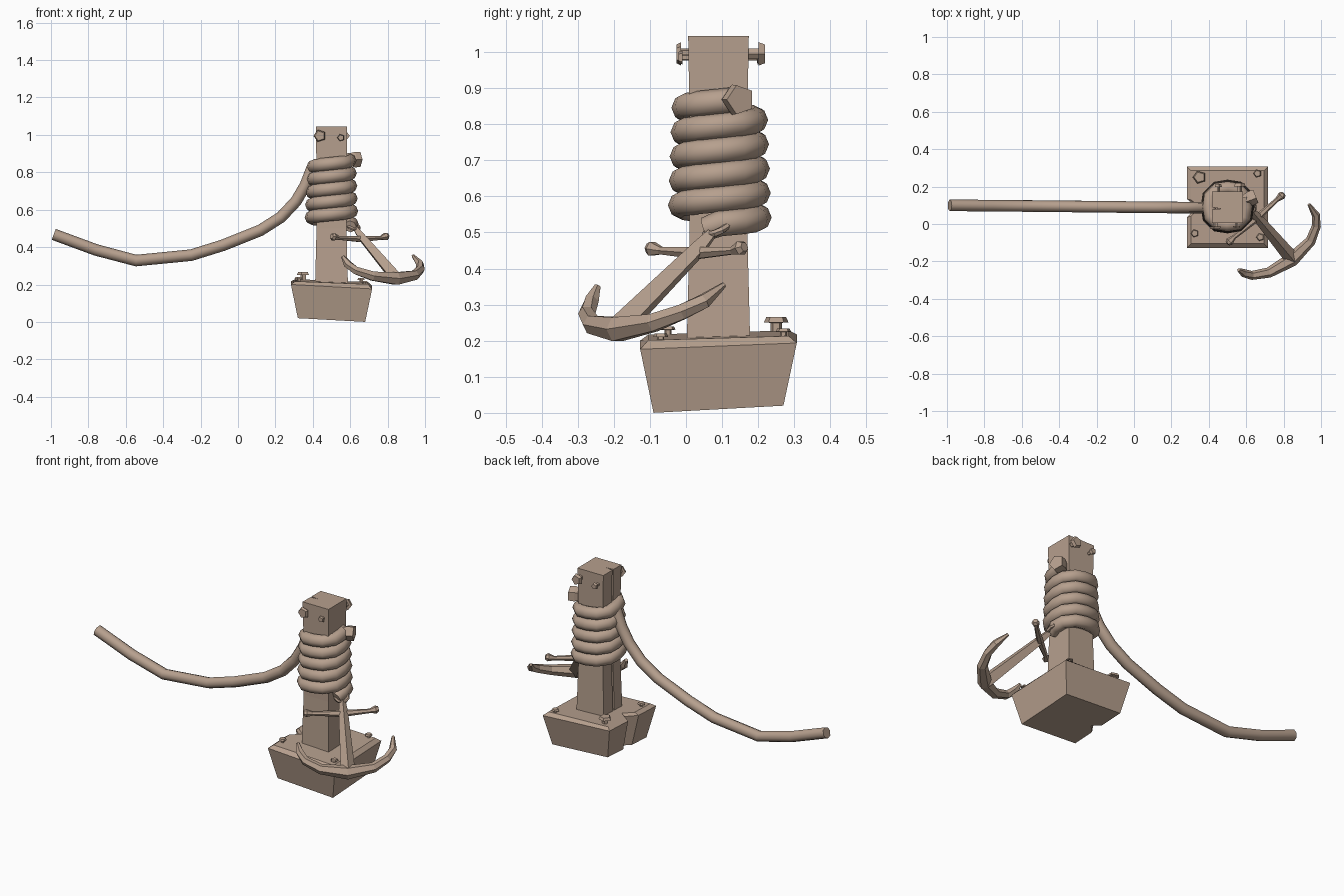
import bpy, bmesh, math
from mathutils import Vector

if "Cube" in bpy.data.objects:
    bpy.data.objects.remove(bpy.data.objects["Cube"])

CX, CY = 0.5, 0.09

# one weathered brown for everything
brown = bpy.data.materials.new("weathered_brown")
brown.diffuse_color = (0.47, 0.35, 0.27, 1)
brown.use_nodes = True
brown.node_tree.nodes["Principled BSDF"].inputs["Base Color"].default_value = brown.diffuse_color


def finish(name, bm, smooth=None):
    bmesh.ops.recalc_face_normals(bm, faces=bm.faces)
    me = bpy.data.meshes.new(name)
    bm.to_mesh(me)
    bm.free()
    me.materials.append(brown)
    ob = bpy.data.objects.new(name, me)
    bpy.context.collection.objects.link(ob)
    if smooth:
        bpy.ops.object.select_all(action='DESELECT')
        ob.select_set(True)
        bpy.context.view_layer.objects.active = ob
        bpy.ops.object.shade_smooth_by_angle(angle=math.radians(smooth))
    return ob


def loft(name, outline, rings):
    """Stack scaled copies of an outline: (half size, z, x slope, y slope)."""
    bm = bmesh.new()
    prev = None
    for h, z, sx, sy in rings:
        ring = [bm.verts.new((CX + x * h, CY + y * h, z + sx * x * h + sy * y * h))
                for x, y in outline]
        if prev:
            for i in range(len(ring)):
                j = (i + 1) % len(ring)
                bm.faces.new((prev[i], prev[j], ring[j], ring[i]))
        else:
            bm.faces.new(ring)
        prev = ring
    bm.faces.new(prev)
    return finish(name, bm)


def tube(name, pts, radii, sides, smooth=None):
    """Sweep a regular polygon along a path with a radius at each point."""
    pts = [Vector(p) for p in pts]
    bm = bmesh.new()
    prev = None
    for i, p in enumerate(pts):
        t = (pts[min(i + 1, len(pts) - 1)] - pts[max(i - 1, 0)]).normalized()
        ref = Vector((0, 0, 1)) if abs(t.z) < 0.95 else Vector((0, 1, 0))
        u = t.cross(ref).normalized()
        v = u.cross(t)
        ring = [bm.verts.new(p + radii[i] * (u * math.cos(a) + v * math.sin(a)))
                for a in (2 * math.pi * k / sides for k in range(sides))]
        if prev:
            for k in range(sides):
                j = (k + 1) % sides
                bm.faces.new((prev[k], prev[j], ring[j], ring[k]))
        else:
            bm.faces.new(ring)
        prev = ring
    bm.faces.new(prev)
    return finish(name, bm, smooth)


def bolt(name, p, d, r, length):
    """Pentagonal bolt: thin stem with a flared head."""
    p, d = Vector(p), Vector(d).normalized()
    tube(name, [p - d * 0.02, p + d * length * 0.6, p + d * length * 0.62, p + d * length],
         [r * 0.45, r * 0.45, r, r * 0.8], 5)


# stone base with a split in its left side
loft("base", [(1, -1), (1, 1), (-1, 1), (-1, 0.2), (-0.75, 0), (-1, -0.25), (-1, -1)],
     [(0.18, 0.02, -0.055, 0.055), (0.217, 0.197, -0.055, 0.04), (0.195, 0.215, -0.04, 0.03)])

# square post with a crack in its left side
loft("post", [(1, -1), (1, 1), (-1, 1), (-1, 0), (-0.45, -0.1), (-1, -0.15), (-1, -1)],
     [(0.088, 0.19, 0, 0), (0.08, 0.5, 0, 0), (0.08, 0.8, 0, 0), (0.084, 1.045, 0, 0)])

# rope coiled five times around the post
coil = []
N, TURNS = 12, 5
for i in range(TURNS * N + 2):
    a = 2 * math.pi * i / N
    r = 0.109 - 0.012 * i / (TURNS * N) + 0.010 * math.sin(2 * a) ** 2
    coil.append((CX + r * math.cos(a), CY + 0.003 + r * math.sin(a), 0.525 + 0.0675 * i / N))
coil.insert(0, (0.60, 0.055, 0.510))
tube("rope_coil", coil, [0.033] + [0.036] * (len(coil) - 1), 8, 50)
tube("rope_knot", [(0.585, 0.125, 0.868), (0.62, 0.14, 0.868), (0.65, 0.152, 0.868)],
     [0.032, 0.044, 0.042], 5)

# loose rope trailing off to the left
trail = [(-0.985, 0.1, 0.468), (-0.76, 0.098, 0.385), (-0.545, 0.096, 0.328), (-0.25, 0.093, 0.357),
         (-0.08, 0.091, 0.41), (0.12, 0.089, 0.49), (0.23, 0.088, 0.56), (0.31, 0.087, 0.645),
         (0.36, 0.087, 0.73), (0.395, 0.087, 0.82)]
tube("rope_trail", trail, [0.031] * len(trail), 8, 50)

# anchor: ring, shank, stock and curved arms
c = Vector((0.615, 0.085, 0.512))
ax, up = Vector((0.5, -0.6, -0.5)).normalized(), Vector((0.77, 0.64, 0)).normalized()
loop = [c + 0.034 * (ax * math.cos(a) + up * math.sin(a))
        for a in (2 * math.pi * k / 10 for k in range(11))]
tube("anchor_ring", loop, [0.01] * 11, 6)
tube("anchor_shank", [(0.63, 0.07, 0.495), (0.66, 0.035, 0.455), (0.845, -0.185, 0.235)],
     [0.017, 0.025, 0.039], 4)
tube("anchor_stock",
     [(0.50, -0.105, 0.457), (0.51, -0.095, 0.455), (0.535, -0.07, 0.450),
      (0.655, 0.03, 0.443), (0.765, 0.13, 0.450), (0.79, 0.152, 0.457), (0.80, 0.162, 0.460)],
     [0.014, 0.022, 0.012, 0.019, 0.012, 0.022, 0.014], 6)
tube("anchor_arms",
     [(0.56, -0.245, 0.35), (0.585, -0.262, 0.31), (0.63, -0.275, 0.275), (0.72, -0.260, 0.245),
      (0.845, -0.19, 0.232), (0.945, -0.09, 0.25), (0.975, -0.01, 0.28), (0.972, 0.05, 0.31),
      (0.935, 0.105, 0.355)],
     [0.010, 0.022, 0.024, 0.028, 0.038, 0.028, 0.024, 0.022, 0.008], 6)

# bolts on the base corners and the post faces
for i, (x, y, r, h) in enumerate([(0.35, 0.25, 0.036, 0.04), (0.66, 0.27, 0.022, 0.025),
                                  (0.325, -0.05, 0.022, 0.025), (0.675, -0.07, 0.022, 0.025)]):
    z = 0.211 - 0.055 * (x - CX) + 0.04 * (y - CY)
    bolt(f"base_bolt_{i}", (x, y, z), (0, 0, 1), r, h)
for i, (x, z, r, h) in enumerate([(0.437, 0.995, 0.034, 0.034), (0.55, 0.985, 0.02, 0.028)]):
    bolt(f"post_front_bolt_{i}", (x, CY - 0.083, z), (0, -1, 0), r, h)
    bolt(f"post_back_bolt_{i}", (2 * CX - x, CY + 0.083, z), (0, 1, 0), r, h + 0.012)
